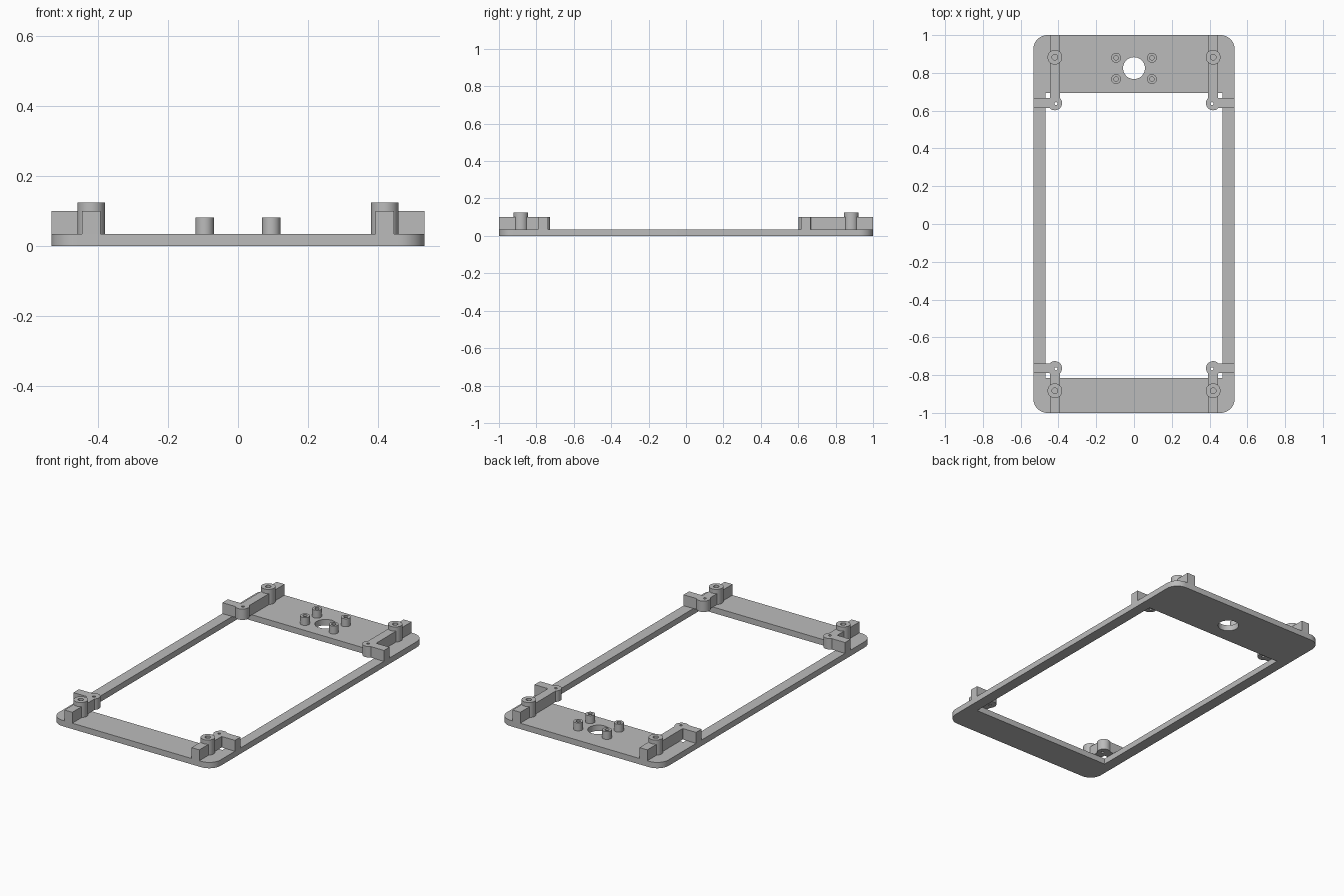
import bpy
import bmesh
import math
from mathutils import Matrix

cube = bpy.data.objects.get("Cube")
if cube:
    bpy.data.objects.remove(cube, do_unlink=True)

PLATE = 0.035      # thickness of the frame plate
RIB = 0.1          # top of ribs and pillars
BOSS = 0.125       # top of screw bosses
RIB_X = 0.419      # centre line of the lengthwise ribs
HALF_W = 0.533

grey = bpy.data.materials.new("light grey plastic")
grey.use_nodes = True
colour = (0.5, 0.5, 0.5, 1)
grey.diffuse_color = colour
grey.node_tree.nodes["Principled BSDF"].inputs["Base Color"].default_value = colour


def make(name, bm):
    bmesh.ops.recalc_face_normals(bm, faces=bm.faces)
    mesh = bpy.data.meshes.new(name)
    bm.to_mesh(mesh)
    bm.free()
    mesh.materials.append(grey)
    ob = bpy.data.objects.new(name, mesh)
    bpy.context.collection.objects.link(ob)
    return ob


def box(name, x0, x1, y0, y1, z0, z1, radius=0):
    bm = bmesh.new()
    place = Matrix.Translation(((x0 + x1) / 2, (y0 + y1) / 2, (z0 + z1) / 2))
    size = Matrix.Diagonal((x1 - x0, y1 - y0, z1 - z0, 1))
    bmesh.ops.create_cube(bm, size=1, matrix=place @ size)
    if radius:
        upright = [e for e in bm.edges
                   if abs(e.verts[0].co.z - e.verts[1].co.z) > 1e-4]
        bmesh.ops.bevel(bm, geom=upright, offset=radius, segments=10,
                        profile=0.5, affect='EDGES')
    return make(name, bm)


def cylinder(name, x, y, r, z0, z1):
    bm = bmesh.new()
    bmesh.ops.create_cone(bm, cap_ends=True, segments=40, radius1=r, radius2=r,
                          depth=z1 - z0,
                          matrix=Matrix.Translation((x, y, (z0 + z1) / 2)))
    return make(name, bm)


def combine(base, others, operation):
    """Apply boolean steps to base and remove the helper objects."""
    for other in others:
        mod = base.modifiers.new("join", 'BOOLEAN')
        mod.operation = operation
        mod.solver = 'EXACT'
        mod.object = other
        other.hide_render = True
    graph = bpy.context.evaluated_depsgraph_get()
    mesh = bpy.data.meshes.new_from_object(base.evaluated_get(graph))
    base.modifiers.clear()
    base.data = mesh
    for other in others:
        bpy.data.objects.remove(other, do_unlink=True)


def finish(ob):
    bpy.ops.object.select_all(action='DESELECT')
    ob.select_set(True)
    bpy.context.view_layer.objects.active = ob
    bpy.ops.object.shade_smooth_by_angle(angle=math.radians(30))


# Frame plate with large opening and round hole
frame = box("frame_plate", -HALF_W, HALF_W, -1, 1, 0, PLATE, 0.075)
combine(frame, [
    box("opening_cutter", -0.468, 0.468, -0.815, 0.693, -0.1, 0.2),
    cylinder("round_cutter", 0, 0.825, 0.058, -0.1, 0.2),
], 'DIFFERENCE')
finish(frame)

# Corner brackets: crossing ribs, a screw boss and an inner pillar
for end, sign, pillar_y in (("back", 1, 0.64), ("front", -1, -0.764)):
    boss_y = sign * 0.883
    for side, s in (("left", 1), ("right", -1)):
        x = s * RIB_X
        ys = sorted((pillar_y, sign))
        xs = sorted((x, s * HALF_W))
        bracket = box(f"{end}_{side}_bracket", x - 0.026, x + 0.026, *ys, PLATE, RIB)
        combine(bracket, [
            box("side_rib", *xs, pillar_y - 0.026, pillar_y + 0.026, PLATE, RIB),
            cylinder("boss", x, boss_y, 0.039, PLATE, BOSS),
            cylinder("pillar", x, pillar_y, 0.038, PLATE, RIB),
        ], 'UNION')
        combine(bracket, [
            cylinder("boss_bore", x, boss_y, 0.015, PLATE + 0.002, 0.2),
            cylinder("pillar_bore", x + s * -0.006, pillar_y - 0.003, 0.008, -0.1, 0.2),
        ], 'DIFFERENCE')
        finish(bracket)

# Four hollow standoffs around the round hole
for row, y in (("back", 0.88), ("front", 0.767)):
    for side, x in (("left", 0.095), ("right", -0.095)):
        post = cylinder(f"{row}_{side}_standoff", x, y, 0.026, PLATE, 0.082)
        combine(post, [cylinder("post_bore", x, y, 0.012, PLATE + 0.002, 0.2)],
                'DIFFERENCE')
        finish(post)
